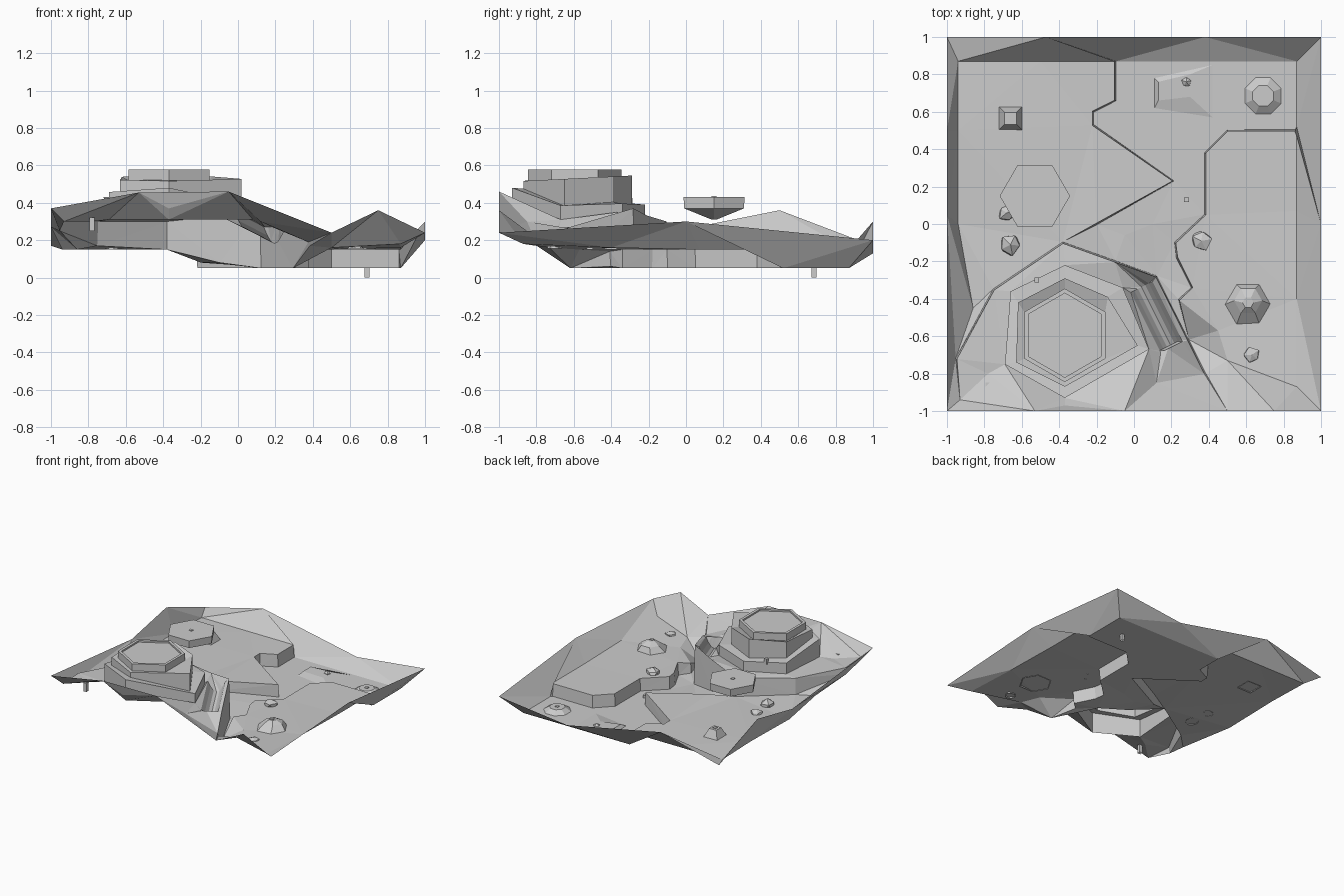
import bpy, bmesh, math, random
from mathutils import Vector, Matrix
from mathutils.geometry import delaunay_2d_cdt

if "Cube" in bpy.data.objects:
    bpy.data.objects.remove(bpy.data.objects["Cube"])

random.seed(4)
V = Vector


def make_object(name, verts, faces):
    me = bpy.data.meshes.new(name)
    me.from_pydata([tuple(v) for v in verts], [], faces)
    bm = bmesh.new()
    bm.from_mesh(me)
    bmesh.ops.recalc_face_normals(bm, faces=bm.faces)
    bm.to_mesh(me)
    bm.free()
    ob = bpy.data.objects.new(name, me)
    bpy.context.collection.objects.link(ob)
    return ob


def loft(name, rings, cap=True):
    n = len(rings[0])
    verts = [p for r in rings for p in r]
    faces = [(k * n + i, k * n + (i + 1) % n, (k + 1) * n + (i + 1) % n, (k + 1) * n + i)
             for k in range(len(rings) - 1) for i in range(n)]
    if cap:
        faces.append(tuple(range(len(verts) - n, len(verts))))
    return make_object(name, verts, faces)


def ngon(cx, cy, z, r, n, turn=0.0):
    return [(cx + r * math.cos(2 * math.pi * i / n + turn),
             cy + r * math.sin(2 * math.pi * i / n + turn), z) for i in range(n)]


# ---------- terrain: points and break lines, triangulated ----------
pts, heights, edges = [], [], []


def line(points, closed=False):
    start = len(pts)
    for x, y, z in points:
        pts.append(V((x, y)))
        heights.append(z)
    ids = list(range(start, len(pts)))
    edges.extend(zip(ids, ids[1:]))
    if closed:
        edges.append((ids[-1], ids[0]))


def cliff(points, gap=0.004):
    """Points are x, y, high z, low z; the low side lies left of the line."""
    hi, lo = [], []
    for i, (x, y, a, b) in enumerate(points):
        p, q = points[max(i - 1, 0)], points[min(i + 1, len(points) - 1)]
        d = V((q[0] - p[0], q[1] - p[1])).normalized() * gap
        hi.append((x + d.y, y - d.x, a))
        lo.append((x - d.y, y + d.x, b))
    line(hi)
    line(lo)


# raised outer rim
line([(-1, -1, .37), (-.53, -1, .455), (-.05, -1, .46), (.5, -1, .24), (.75, -1, .36),
      (1, -1, .24), (1, 0, .3), (1, 1, .2), (.38, 1, .13), (-.47, 1, .3),
      (-1, 1, .17), (-1, .5, .36), (-1, .05, .27)], True)
# inner edges of the rim
line([(-.5, .87, .15), (-.94, .87, .15), (-.94, .5, .16), (-.94, 0, .15), (-.86, -.45, .15)])
line([(.38, .87, .05), (.87, .87, .05), (.87, .52, .05)])
line([(.87, .47, .15), (.87, .07, .15), (.87, -.4, .16), (.87, -.87, .18)])
# inner floor points
for p in [(.45, -.57, .15), (.5, -.73, .16), (-.93, -.94, .3), (-.78, -.8, .3),
          (-.05, -.06, .07), (.1, .0, .06), (-.37, -.97, .37), (.12, -.85, .3)]:
    line([p])
# upper plateau edge and gorge wall
cliff([(-.95, -.72, .3, .25), (-.75, -.35, .3, .17), (-.38, -.1, .3, .15), (-.1, -.2, .33, .08),
       (.12, -.28, .37, .05), (.29, -.62, .27, .05), (.38, -.8, .19, .17)])
# left terrace edge
cliff([(-.1, .87, .15, .05), (-.1, .66, .15, .05), (-.22, .6, .15, .05), (-.22, .53, .15, .05),
       (.21, .23, .15, .05), (-.2, 0, .16, .08)])
# right terrace edge
cliff([(.24, -.405, .14, .06), (.31, -.34, .15, .05), (.23, -.18, .15, .05), (.22, -.1, .15, .05),
       (.38, .05, .15, .05), (.38, .38, .15, .05), (.5, .5, .15, .05), (.86, .5, .15, .05)])
# hollow chute beside the gorge wall, closed by a small end wall
nrm, along = V((-.894, -.447)), V((.447, -.894))
for i in range(7):
    t = i / 6
    w = .018 + .13 * t
    dip = .09 * math.sin(math.pi * t)
    a, b = V((.115, -.30)) + nrm * w, V((.27, -.61)) + nrm * w
    c = b + along * .012
    line([(a.x, a.y, .35 - dip), (b.x, b.y, .27 - dip), (c.x, c.y, .27)])
    if i:
        edges += [(len(pts) - 1 - k, len(pts) - 4 - k) for k in range(3)]

# tower footprints
lower = [(-.69, -.75), (-.37, -.93), (.08, -.67), (-.06, -.34), (-.37, -.22), (-.66, -.36)]
middle = [(-.63, -.74), (-.37, -.87), (.02, -.65), (-.14, -.39), (-.37, -.29), (-.62, -.42)]
line([(x, y, .31) for x, y in lower], True)


def in_tower(c):
    return all((V(q) - V(p)).cross(c - V(p)) > 0 for p, q in zip(lower, lower[1:] + lower[:1]))


vs, _, fs, origin, _, _ = delaunay_2d_cdt(pts, edges, [], 0, 1e-5)
verts3 = []
for v, o in zip(vs, origin):
    z = heights[o[0]] if o else heights[min(range(len(pts)), key=lambda k: (pts[k] - v).length)]
    verts3.append((v.x, v.y, z))
fs = [f for f in fs if not in_tower(sum((vs[i] for i in f), V((0, 0))) / len(f))]
terrain = make_object("terrain", verts3, fs)

# ---------- hexagonal stepped tower ----------


def flat(poly, z):
    return [(x, y, z) for x, y in poly]


def ledge(poly):
    return [(x, y, .39 + .09 * max(0, min(1, (-.3 - y) / .6)) - (.06 if x > 0 else 0))
            for x, y in poly]


def top(r, z):
    return ngon(-.37, -.595, z, r, 6, math.radians(210))


shoulder = [(x, y, .53 + .05 * (y + .6)) for x, y in middle]
loft("stepped_tower", [flat(lower, .31), ledge(lower), ledge(middle), shoulder,
                       top(.25, .52), top(.25, .578), top(.225, .578), top(.225, .565)])

# ---------- floating platform ----------
cx, cy = -.53, .15
loft("floating_platform", [ngon(cx, cy, .31, .015, 6), ngon(cx, cy, .37, .185, 6),
                           ngon(cx, cy, .43, .188, 6)])

# ---------- pedestals and mounds ----------
loft("square_pedestal", [ngon(-.66, .565, .15, .09, 4, math.pi / 4),
                         ngon(-.66, .565, .22, .045, 4, math.pi / 4)])
loft("octagon_pedestal", [ngon(.69, .685, .05, .105, 8, math.pi / 8),
                          ngon(.69, .685, .08, .06, 8, math.pi / 8)])
loft("crag_mound", [ngon(.61, -.43, .15, .125, 6), ngon(.61, -.41, .2, .075, 6),
                    ngon(.61, -.42, .225, .03, 6)])
loft("low_step", [[(.11, .62, .051), (.42, .57, .051), (.42, .85, .051), (.11, .78, .051)],
                  [(.13, .66, .075), (.3, .68, .06), (.3, .8, .06), (.13, .76, .075)]])


# ---------- marker pegs ----------
def peg(x, y, z0, z1, r=.018):
    loft("marker_peg", [ngon(x, y, z0, r, 4, math.pi / 4), ngon(x, y, z1, r, 4, math.pi / 4)])


for x, y, z0, z1 in [(.69, .685, 0, .085), (-.66, .565, .17, .225), (.61, -.43, .18, .23),
                     (-.53, .15, .4, .435), (-.52, -.3, .38, .425), (-.78, -.86, .25, .32),
                     (-.18, -.7, .52, .565), (.28, .13, .052, .075)]:
    peg(x, y, z0, z1)


# ---------- scattered rocks ----------
def rock(x, y, z, r):
    bm = bmesh.new()
    bmesh.ops.create_icosphere(bm, subdivisions=1, radius=r,
                               matrix=Matrix.Rotation(random.uniform(0, 6), 4, 'Z'))
    for v in bm.verts:
        v.co *= random.uniform(.8, 1.15)
        v.co = V((v.co.x + x, v.co.y + y, v.co.z * .8 + z))
    bmesh.ops.bisect_plane(bm, geom=bm.verts[:] + bm.edges[:] + bm.faces[:],
                           plane_co=(x, y, z), plane_no=(0, 0, -1), clear_outer=True)
    me = bpy.data.meshes.new("rock")
    bm.to_mesh(me)
    bm.free()
    bpy.context.collection.objects.link(bpy.data.objects.new("rock", me))


for x, y, z, r in [(.36, -.09, .15, .06), (.63, -.7, .155, .045), (-.66, -.11, .15, .06),
                   (-.68, .06, .15, .05), (.28, .76, .055, .03)]:
    rock(x, y, z, r)
